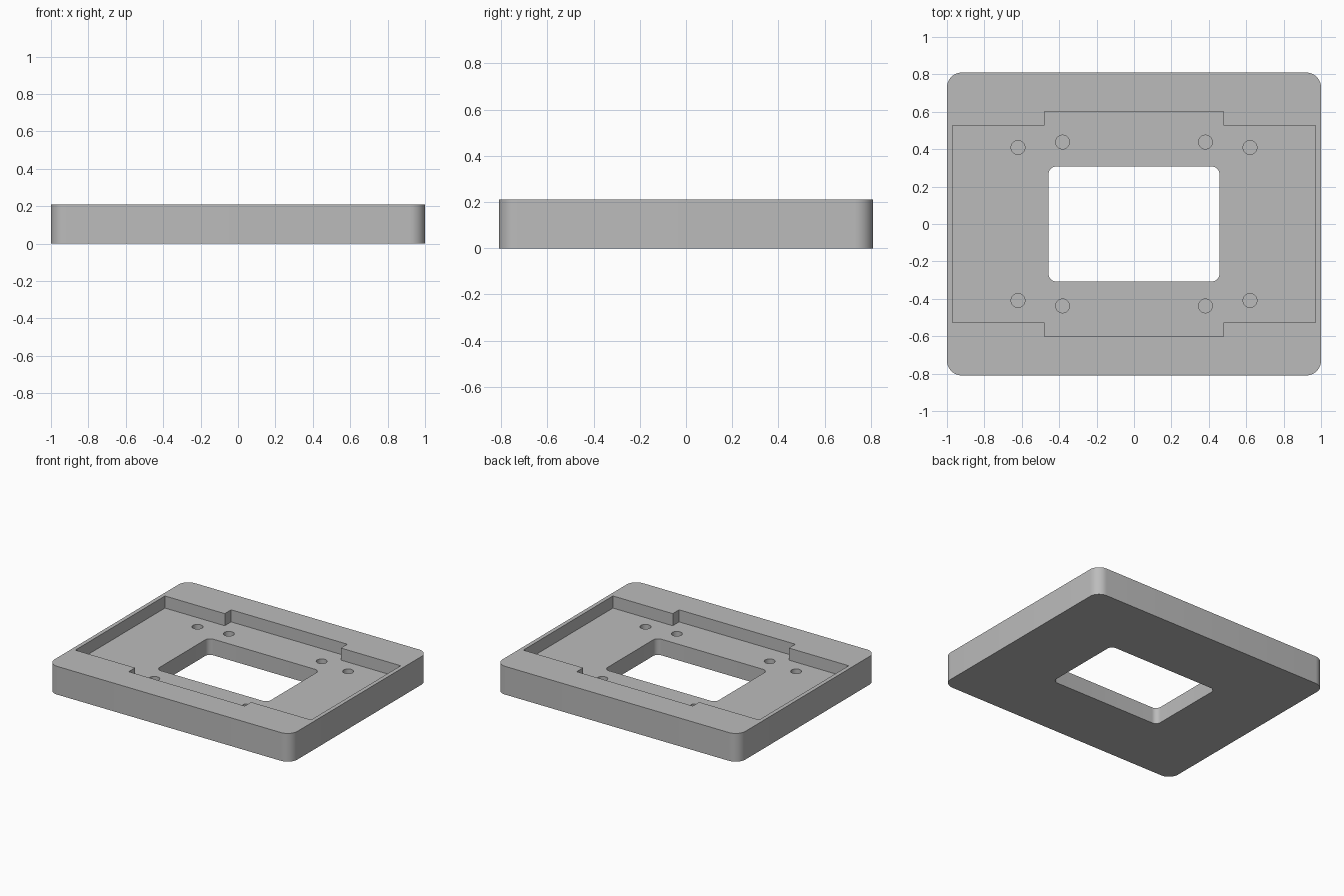
import bpy
import bmesh
import math

HEIGHT = 0.21
FLOOR = 0.12
HOLE_DEPTH = 0.06

cube = bpy.data.objects.get("Cube")
if cube:
    bpy.data.objects.remove(cube, do_unlink=True)

grey = bpy.data.materials.new("plain grey")
grey.use_nodes = True
grey.diffuse_color = (0.5, 0.5, 0.5, 1)
grey.node_tree.nodes["Principled BSDF"].inputs["Base Color"].default_value = (0.5, 0.5, 0.5, 1)


def rounded_rect(hx, hy, r, steps=10):
    """Outline of a rectangle with rounded corners, counter-clockwise."""
    points = []
    for i, (sx, sy) in enumerate([(1, 1), (-1, 1), (-1, -1), (1, -1)]):
        for k in range(steps + 1):
            a = math.pi / 2 * (i + k / steps)
            points.append((sx * (hx - r) + r * math.cos(a), sy * (hy - r) + r * math.sin(a)))
    return points


def circle(cx, cy, r, sides=32):
    angles = [2 * math.pi * k / sides for k in range(sides)]
    return [(cx + r * math.cos(a), cy + r * math.sin(a)) for a in angles]


def prism(name, outlines, z0, z1):
    """Extrude one or more flat outlines from z0 up to z1."""
    bm = bmesh.new()
    for outline in outlines:
        base = bm.faces.new([bm.verts.new((x, y, z0)) for x, y in outline])
        top = bmesh.ops.extrude_face_region(bm, geom=[base])["geom"]
        verts = [v for v in top if isinstance(v, bmesh.types.BMVert)]
        bmesh.ops.translate(bm, verts=verts, vec=(0, 0, z1 - z0))
    bmesh.ops.recalc_face_normals(bm, faces=bm.faces)
    mesh = bpy.data.meshes.new(name)
    bm.to_mesh(mesh)
    bm.free()
    mesh.materials.append(grey)
    obj = bpy.data.objects.new(name, mesh)
    bpy.context.collection.objects.link(obj)
    return obj


# Plate with rounded corners
plate = prism("base_plate", [rounded_rect(1.0, 0.81, 0.08)], 0, HEIGHT)

# Stepped pocket outline, mirrored from one quarter
quarter = [(0.97, 0.527), (0.478, 0.527), (0.478, 0.602)]
half = quarter + [(-x, y) for x, y in reversed(quarter)]
pocket_outline = half + [(-x, -y) for x, y in half]

# Blind screw holes in the pocket floor
screws = [circle(sx * x, sy * y, 0.037)
          for x, y in [(0.62, 0.409), (0.382, 0.438)]
          for sx in (1, -1) for sy in (1, -1)]

cutters = [
    prism("pocket_cutter", [pocket_outline], FLOOR, HEIGHT + 0.1),
    prism("window_cutter", [rounded_rect(0.457, 0.307, 0.04)], -0.1, HEIGHT + 0.1),
    prism("screw_hole_cutter", screws, FLOOR - HOLE_DEPTH, HEIGHT + 0.05),
]

# Cut the pocket, window and screw holes
bpy.ops.object.select_all(action="DESELECT")
plate.select_set(True)
bpy.context.view_layer.objects.active = plate
for cutter in cutters:
    cutter.hide_render = True
    mod = plate.modifiers.new(cutter.name, "BOOLEAN")
    mod.operation = "DIFFERENCE"
    mod.solver = "EXACT"
    mod.object = cutter
    bpy.ops.object.modifier_apply(modifier=mod.name)
    bpy.data.objects.remove(cutter, do_unlink=True)

bpy.ops.object.shade_smooth_by_angle(angle=math.radians(30))
